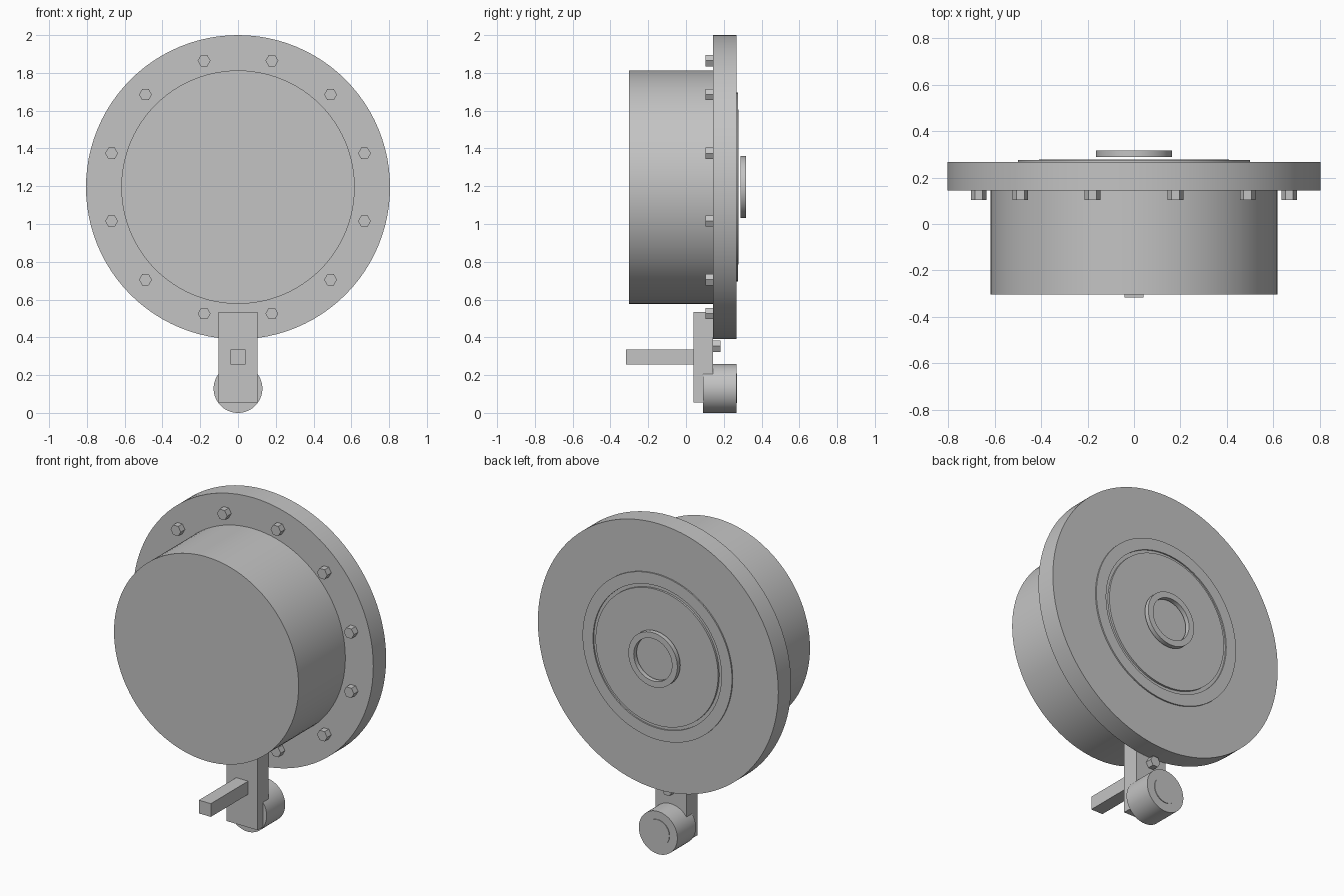
import bpy
import math

if "Cube" in bpy.data.objects:
    bpy.data.objects.remove(bpy.data.objects["Cube"])

CZ = 1.195  # height of the main axis

grey = bpy.data.materials.new("plain_grey")
grey.diffuse_color = (0.55, 0.55, 0.55, 1)
grey.use_nodes = True
grey.node_tree.nodes["Principled BSDF"].inputs["Base Color"].default_value = grey.diffuse_color


def finish(ob, name, smooth=False):
    ob.name = name
    ob.data.materials.append(grey)
    if smooth:
        bpy.ops.object.shade_smooth_by_angle(angle=math.radians(30))
    return ob


def disc(name, r, y0, y1, x=0, z=CZ, sides=96):
    """Solid cylinder along y."""
    bpy.ops.mesh.primitive_cylinder_add(
        vertices=sides, radius=r, depth=y1 - y0,
        location=(x, (y0 + y1) / 2, z), rotation=(math.pi / 2, 0, 0))
    return finish(bpy.context.object, name, sides > 6)


def ring(name, r_in, r_out, y0, y1, z=CZ, n=96):
    """Rectangular section swept around the y axis."""
    section = [(r_in, y0), (r_out, y0), (r_out, y1), (r_in, y1)]
    verts, faces = [], []
    for i in range(n):
        a = 2 * math.pi * i / n
        verts += [(r * math.cos(a), y, r * math.sin(a)) for r, y in section]
        for k in range(4):
            j, m = (i + 1) % n, (k + 1) % 4
            faces.append((i * 4 + k, i * 4 + m, j * 4 + m, j * 4 + k))
    me = bpy.data.meshes.new(name)
    me.from_pydata(verts, [], faces)
    ob = bpy.data.objects.new(name, me)
    bpy.context.collection.objects.link(ob)
    ob.location.z = z
    bpy.ops.object.select_all(action='DESELECT')
    ob.select_set(True)
    bpy.context.view_layer.objects.active = ob
    bpy.ops.object.mode_set(mode='EDIT')
    bpy.ops.mesh.select_all(action='SELECT')
    bpy.ops.mesh.normals_make_consistent(inside=False)
    bpy.ops.object.mode_set(mode='OBJECT')
    return finish(ob, name, True)


def box(name, x, y0, y1, z0, z1):
    bpy.ops.mesh.primitive_cube_add(size=1, location=(0, (y0 + y1) / 2, (z0 + z1) / 2))
    ob = bpy.context.object
    ob.scale = (2 * x, y1 - y0, z1 - z0)
    bpy.ops.object.transform_apply(location=False, rotation=False, scale=True)
    return finish(ob, name)


def hex_bolt(name, x, z, y0, y1):
    """Hexagonal head with corners pointing sideways."""
    ob = disc(name, 0.034, y0, y1, x, z, 6)
    ob.rotation_euler = (math.pi / 2, math.pi / 6, 0)


# main drum and flange
disc("drum", 0.618, -0.303, 0.144)
disc("flange", 0.805, 0.144, 0.267)

# raised rear plates with a groove between, and the floating hub ring
ring("outer_rear_plate", 0.43, 0.5, 0.26, 0.275)
disc("inner_rear_plate", 0.41, 0.26, 0.279)
ring("hub_ring", 0.128, 0.164, 0.289, 0.317)

# bolt circle on the flange front
for i in range(12):
    a = math.radians(15 + 30 * i)
    hex_bolt(f"flange_bolt_{i + 1}", 0.693 * math.cos(a), CZ + 0.693 * math.sin(a), 0.104, 0.15)

# hanging bracket, handle, roller and retaining bolt
box("bracket", 0.104, 0.04, 0.144, 0.055, 0.535)
box("handle", 0.04, -0.317, 0.05, 0.255, 0.335)
disc("roller", 0.129, 0.09, 0.267, z=0.129, sides=64)
disc("roller_cap", 0.078, 0.26, 0.271, z=0.131, sides=48)
hex_bolt("bracket_bolt", 0, 0.353, 0.14, 0.183)
